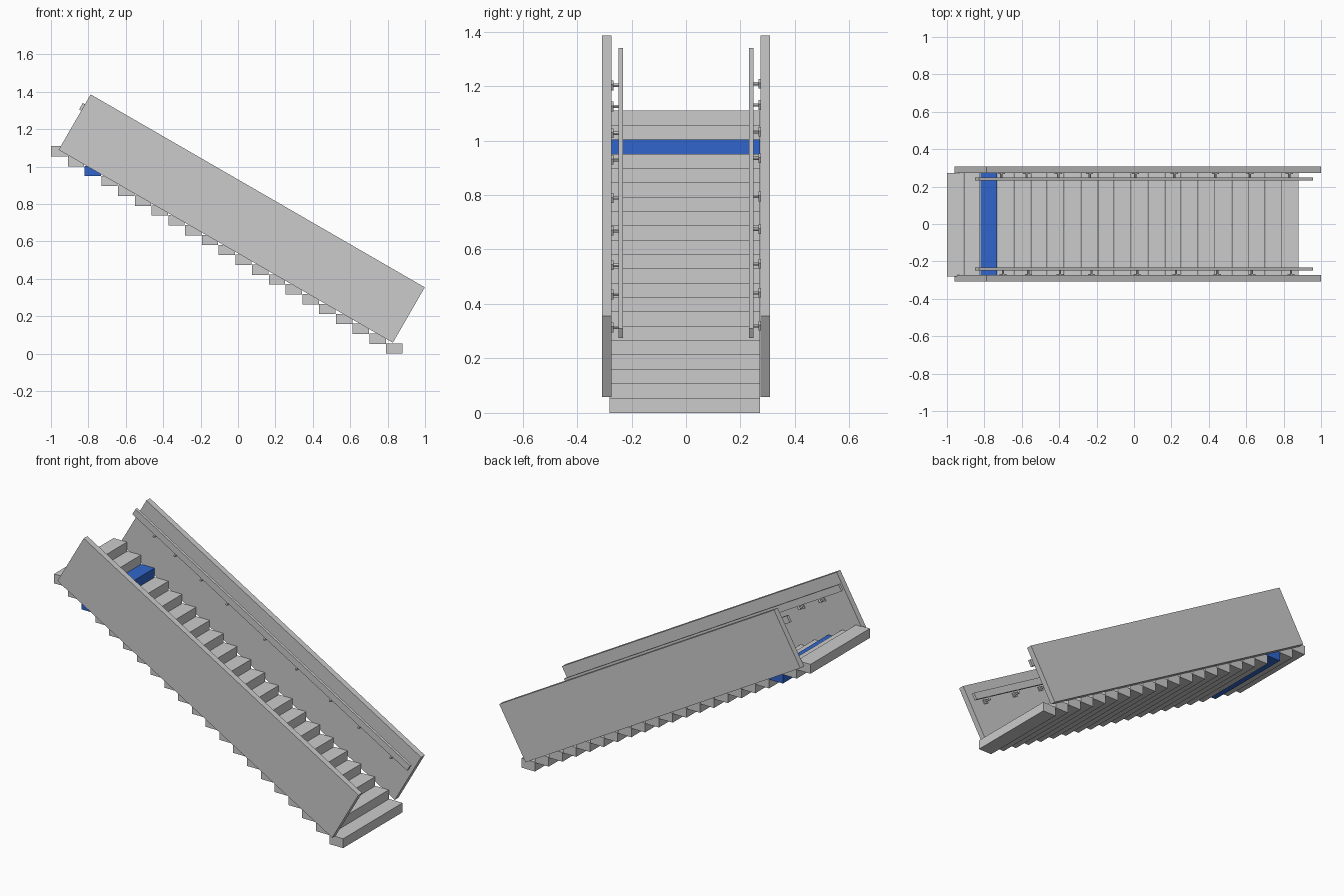
import bpy, math

if "Cube" in bpy.data.objects:
    bpy.data.objects.remove(bpy.data.objects["Cube"])

SLOPE = math.radians(30)
blue = bpy.data.materials.new("blue_tread")
blue.diffuse_color = (0.03, 0.13, 0.6, 1)
blue.use_nodes = True
blue.node_tree.nodes["Principled BSDF"].inputs["Base Color"].default_value = blue.diffuse_color


def box(name, center, size, tilt=0.0):
    bpy.ops.mesh.primitive_cube_add(size=1, location=center)
    ob = bpy.context.object
    ob.name = name
    ob.scale = size
    bpy.ops.object.transform_apply(location=False, rotation=False, scale=True)
    ob.rotation_euler[1] = tilt
    return ob


def rod(name, center, radius, length, rotation):
    bpy.ops.mesh.primitive_cylinder_add(vertices=12, radius=radius, depth=length,
                                        location=center, rotation=rotation)
    ob = bpy.context.object
    ob.name = name
    bpy.ops.object.shade_smooth_by_angle()
    return ob


# Treads: 21 solid blocks, third from the top is blue
for i in range(21):
    x = -0.956 + i * 0.0896
    z = 1.082 - i * 0.0527
    step = box(f"step_{i + 1}", (x, -0.004, z), (0.0875, 0.552, 0.055), 0)
    if i == 2:
        step.data.materials.append(blue)

brackets_x = [-0.705, -0.57, -0.40, -0.232, 0.012, 0.22, 0.44, 0.625, 0.835]

for side, label in ((-1, "front"), (1, "back")):
    # Sloped side panel and handrail
    box(f"{label}_side_panel", (0.02, side * 0.291, 0.7225), (2.063, 0.034, 0.342), SLOPE)
    box(f"{label}_handrail", (0.0535, side * 0.24, 0.8075), (2.062, 0.016, 0.04), SLOPE)
    # Brackets: wall plate, arm and post up to the rail
    for i, x in enumerate(brackets_x):
        x += -side * 0.005
        z = 1.305 - (x + 0.85) * 0.577
        tag = f"{label}_bracket_{i + 1}"
        box(tag + "_plate", (x, side * 0.271, z - 0.016), (0.03, 0.008, 0.024), SLOPE)
        rod(tag + "_arm", (x, side * 0.255, z - 0.016), 0.006, 0.034, (math.pi / 2, 0, 0))
        rod(tag + "_post", (x, side * 0.24, z - 0.008), 0.006, 0.026, (0, SLOPE, 0))
